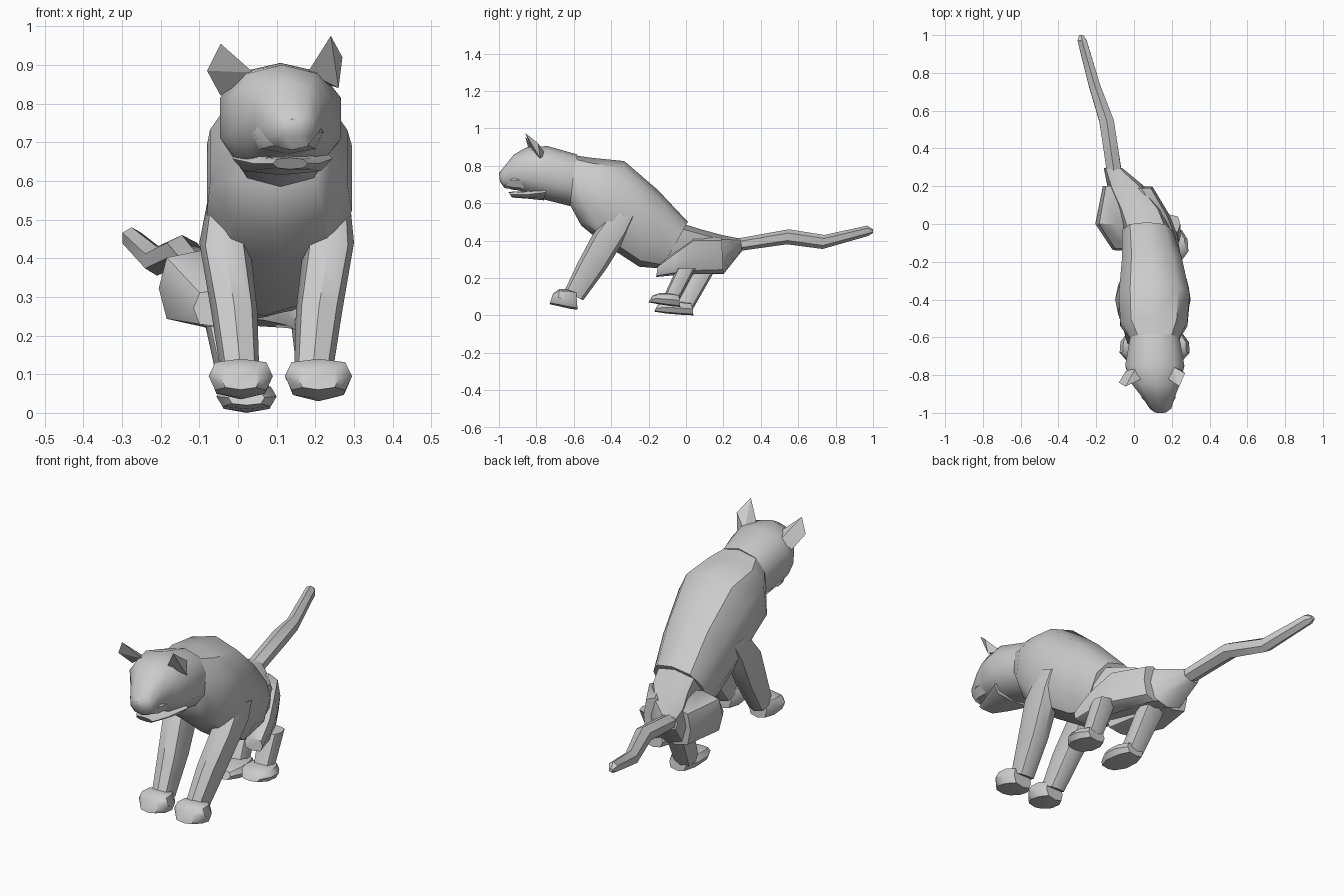
import bpy, bmesh, math


def finish(name, bm, angle=42):
    bmesh.ops.recalc_face_normals(bm, faces=bm.faces[:])
    me = bpy.data.meshes.new(name)
    bm.to_mesh(me)
    bm.free()
    ob = bpy.data.objects.new(name, me)
    bpy.context.collection.objects.link(ob)
    bpy.ops.object.select_all(action='DESELECT')
    ob.select_set(True)
    bpy.context.view_layer.objects.active = ob
    bpy.ops.object.shade_smooth_by_angle(angle=math.radians(angle))
    return ob


def loft(name, stations, sides=8, power=0.8, turn=0.0):
    """Station: centre x, half width, then (y, z) of the two ends of the section."""
    def shape(v):
        return math.copysign(abs(v) ** power, v) if abs(v) > 1e-6 else 0.0
    bm = bmesh.new()
    rings = []
    for x, w, ya, za, yb, zb in stations:
        ring = []
        for i in range(sides):
            a = 2 * math.pi * (i + turn) / sides
            c, s = shape(math.cos(a)), shape(math.sin(a))
            ring.append(bm.verts.new((x + w * s,
                                      (ya + yb) / 2 + c * (ya - yb) / 2,
                                      (za + zb) / 2 + c * (za - zb) / 2)))
        rings.append(ring)
    for r, q in zip(rings, rings[1:]):
        for i in range(sides):
            j = (i + 1) % sides
            bm.faces.new((r[i], r[j], q[j], q[i]))
    bm.faces.new(rings[0])
    bm.faces.new(rings[-1])
    return finish(name, bm)


def hull(name, points):
    bm = bmesh.new()
    for p in points:
        bm.verts.new(p)
    bmesh.ops.convex_hull(bm, input=bm.verts[:])
    return finish(name, bm, 20)


# Torso sloping down to the crouching rump
loft("torso", [
    (0.11, 0.135, -0.59, 0.855, -0.62, 0.59),
    (0.105, 0.185, -0.50, 0.842, -0.56, 0.48),
    (0.107, 0.195, -0.33, 0.825, -0.45, 0.39),
    (0.095, 0.165, -0.15, 0.67, -0.25, 0.26),
    (0.07, 0.14, 0.01, 0.50, -0.13, 0.25)], 10, 0.8)
loft("rump", [
    (0.08, 0.13, -0.05, 0.50, -0.12, 0.25),
    (0.03, 0.125, 0.08, 0.46, 0.07, 0.24),
    (-0.04, 0.10, 0.19, 0.43, 0.20, 0.22),
    (-0.11, 0.05, 0.29, 0.41, 0.30, 0.345)], 8, 0.75)

# Head, muzzle and jaw, turned slightly to one side
loft("head", [
    (0.11, 0.135, -0.58, 0.86, -0.62, 0.585),
    (0.11, 0.163, -0.74, 0.905, -0.76, 0.62),
    (0.115, 0.135, -0.85, 0.90, -0.83, 0.64),
    (0.13, 0.09, -0.92, 0.86, -0.91, 0.675),
    (0.14, 0.06, -0.98, 0.785, -0.97, 0.68),
    (0.14, 0.03, -1.00, 0.76, -0.995, 0.715)], 10, 0.85)
loft("muzzle", [
    (0.125, 0.10, -0.84, 0.78, -0.84, 0.665),
    (0.13, 0.09, -0.92, 0.78, -0.92, 0.67),
    (0.14, 0.05, -0.975, 0.76, -0.97, 0.685)], 8, 0.8)
loft("jaw", [
    (0.115, 0.13, -0.74, 0.70, -0.76, 0.615),
    (0.125, 0.085, -0.86, 0.665, -0.86, 0.625),
    (0.135, 0.045, -0.95, 0.66, -0.93, 0.63)], 8, 0.8)

# Ears
hull("left_ear", [(-0.045, -0.86, 0.955), (-0.08, -0.84, 0.885),
                  (0.04, -0.82, 0.88), (-0.045, -0.78, 0.82), (0.01, -0.76, 0.86)])
hull("right_ear", [(0.24, -0.86, 0.975), (0.27, -0.79, 0.92),
                   (0.26, -0.78, 0.84), (0.18, -0.82, 0.88), (0.20, -0.75, 0.86)])

# Tail
loft("tail", [
    (-0.105, 0.045, 0.27, 0.41, 0.29, 0.345),
    (-0.145, 0.045, 0.55, 0.46, 0.54, 0.38),
    (-0.21, 0.035, 0.74, 0.43, 0.73, 0.355),
    (-0.275, 0.028, 0.97, 0.48, 0.975, 0.425),
    (-0.28, 0.012, 1.0, 0.46, 1.0, 0.44)], 6, 1.0)

# Front legs: side, shoulder x, knee x, ankle x
for side, sx, kx, ax in (("right", 0.24, 0.21, 0.195), ("left", -0.03, -0.01, 0.005)):
    loft("front_leg_" + side, [
        (sx, 0.05, -0.40, 0.56, -0.27, 0.525),
        (sx - 0.005, 0.065, -0.50, 0.43, -0.30, 0.45),
        (kx, 0.06, -0.58, 0.28, -0.425, 0.25),
        (ax, 0.05, -0.65, 0.13, -0.55, 0.08)], 8, 0.8)


# Paws: side, centre x, half width, toe y, length, base z, height
def paw(name, x, w, toe, length, base, height, drop=0.0):
    loft(name, [
        (x, w * 0.6, toe + 0.02, base + height * 0.75, toe, base + 0.01),
        (x, w, toe + length * 0.35, base + height, toe + length * 0.3, base),
        (x, w * 0.95, toe + length * 0.7, base + height, toe + length * 0.7, base - drop * 0.7),
        (x, w * 0.6, toe + length * 0.95, base + height * 0.9, toe + length, base - drop)],
        8, 0.65)


paw("front_paw_right", 0.208, 0.087, -0.73, 0.15, 0.05, 0.09, 0.02)
paw("front_paw_left", 0.007, 0.083, -0.73, 0.15, 0.05, 0.09, 0.015)
paw("hind_paw_right", 0.205, 0.083, -0.20, 0.17, 0.06, 0.06, 0.015)
paw("hind_paw_left", 0.022, 0.078, -0.17, 0.21, 0.01, 0.065, 0.01)

# Hind legs, folded below the rump
loft("thigh_right", [
    (0.04, 0.06, 0.19, 0.42, 0.20, 0.225),
    (0.12, 0.07, 0.04, 0.42, 0.05, 0.22),
    (0.17, 0.06, -0.06, 0.34, -0.06, 0.215),
    (0.195, 0.05, -0.15, 0.265, -0.16, 0.205)], 8, 0.65)
loft("shin_right", [
    (0.19, 0.055, -0.05, 0.25, 0.05, 0.25),
    (0.20, 0.045, -0.12, 0.10, -0.05, 0.06)], 8, 0.7)
loft("thigh_left", [
    (-0.08, 0.085, 0.20, 0.41, 0.20, 0.22),
    (-0.095, 0.11, 0.00, 0.42, 0.00, 0.225),
    (-0.03, 0.085, -0.13, 0.32, -0.14, 0.22)], 8, 0.6)
loft("shin_left", [
    (-0.025, 0.065, 0.04, 0.25, 0.16, 0.25),
    (0.005, 0.05, -0.06, 0.06, 0.035, 0.03)], 8, 0.7)
